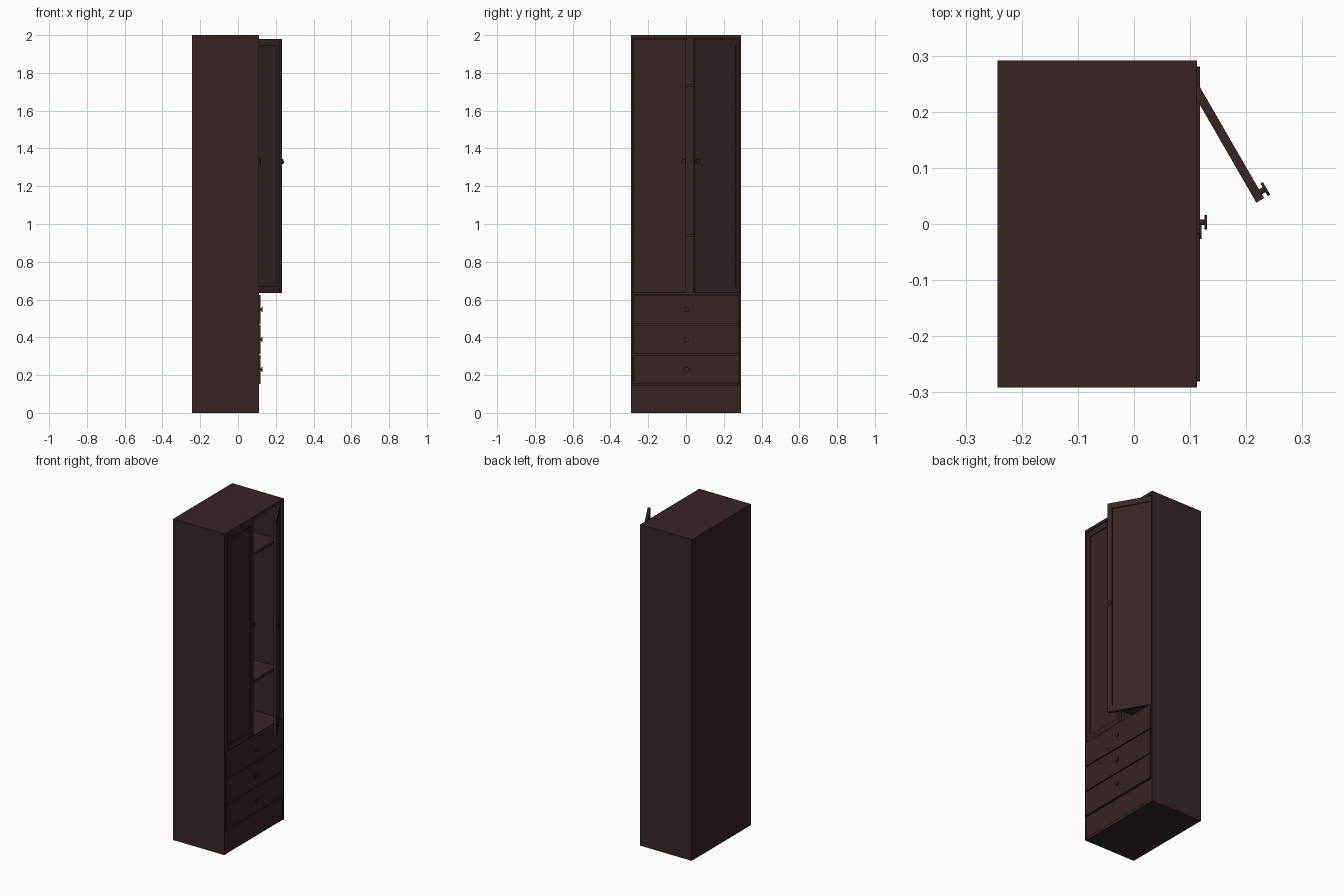
import bpy, math
from mathutils import Matrix, Vector

if "Cube" in bpy.data.objects:
    bpy.data.objects.remove(bpy.data.objects["Cube"])

wood = bpy.data.materials.new("dark brown wood")
wood.diffuse_color = (0.038, 0.018, 0.018, 1)
wood.use_nodes = True
wood.node_tree.nodes["Principled BSDF"].inputs["Base Color"].default_value = wood.diffuse_color


def box(name, x, y, z):
    """Box from (min, max) ranges on each axis."""
    bpy.ops.mesh.primitive_cube_add(size=1)
    o = bpy.context.object
    o.name = name
    o.data.transform(Matrix.Translation(((x[0]+x[1])/2, (y[0]+y[1])/2, (z[0]+z[1])/2))
                     @ Matrix.Diagonal((x[1]-x[0], y[1]-y[0], z[1]-z[0], 1)))
    o.data.materials.append(wood)
    return o


def knob(name, x, y, z):
    """Stem and round head pointing along +x from the surface at x."""
    parts = []
    for part, r, a, b in (("stem", 0.005, -0.002, 0.008), ("head", 0.013, 0.0075, 0.0125)):
        bpy.ops.mesh.primitive_cylinder_add(vertices=24, radius=r, depth=b-a)
        o = bpy.context.object
        o.name = name + "_" + part
        o.data.transform(Matrix.Translation((x+(a+b)/2, y, z)) @ Matrix.Rotation(math.pi/2, 4, 'Y'))
        o.data.materials.append(wood)
        bpy.ops.object.shade_smooth_by_angle(angle=math.radians(40))
        parts.append(o)
    return parts


# Cabinet shell, open towards +x
X0, X1, W, T = -0.243, 0.112, 0.291, 0.009
for side, s in (("left", -1), ("right", 1)):
    box(side + "_side", (X0, X1), sorted((s*W, s*(W-T))), (0, 2))
IN = (-W+T, W-T)
box("back_panel", (X0, X0+0.012), IN, (0, 2))
box("top_panel", (X0, X1), IN, (1.983, 2))
box("bottom_panel", (X0, 0.108), IN, (0, 0.015))
box("plinth", (0.09, 0.109), IN, (0.015, 0.148))
box("cupboard_floor", (X0+0.012, 0.106), IN, (0.615, 0.63))
for i, z in enumerate((0.93, 1.725)):
    box(f"shelf_{i+1}", (X0+0.012, 0.072), IN, (z, z+0.016))

# Drawers
for i, z in enumerate((0.153, 0.312, 0.471)):
    box(f"drawer_front_{i+1}", (0.1, 0.118), (-0.281, 0.281), (z, z+0.153))
    box(f"drawer_box_{i+1}", (X0+0.02, 0.1), (-0.27, 0.27), (z+0.006, z+0.14))
    knob(f"drawer_knob_{i+1}", 0.118, 0.003, z+0.077)


def door(name, s):
    """Framed door on side s (-1 or +1) with a recessed panel, closed."""
    xf, xb = 0.108, 0.092
    a, b, z0, z1, f, r = 0.001, 0.281, 0.634, 1.98, 0.027, 0.035
    def yr(p, q):
        return sorted((s*p, s*q))
    x = (xb, xf)
    return [box(name + "_inner_stile", x, yr(a, a+f), (z0, z1)),
            box(name + "_hinge_stile", x, yr(b-f, b), (z0, z1)),
            box(name + "_bottom_rail", x, yr(a+f, b-f), (z0, z0+r)),
            box(name + "_top_rail", x, yr(a+f, b-f), (z1-r, z1)),
            box(name + "_panel", (xb+0.005, xf-0.005), yr(a+f, b-f), (z0+r, z1-r)),
            *knob(name + "_knob", xf, s*0.014, 1.33)]


door("left_door", -1)
# Right door swung open 30 degrees about its back hinge edge
swing = (Matrix.Translation((0.078, 0.2805, 0)) @ Matrix.Rotation(math.radians(30), 4, 'Z')
         @ Matrix.Translation((-0.092, -0.281, 0)))
for part in door("right_door", 1):
    part.data.transform(swing)
